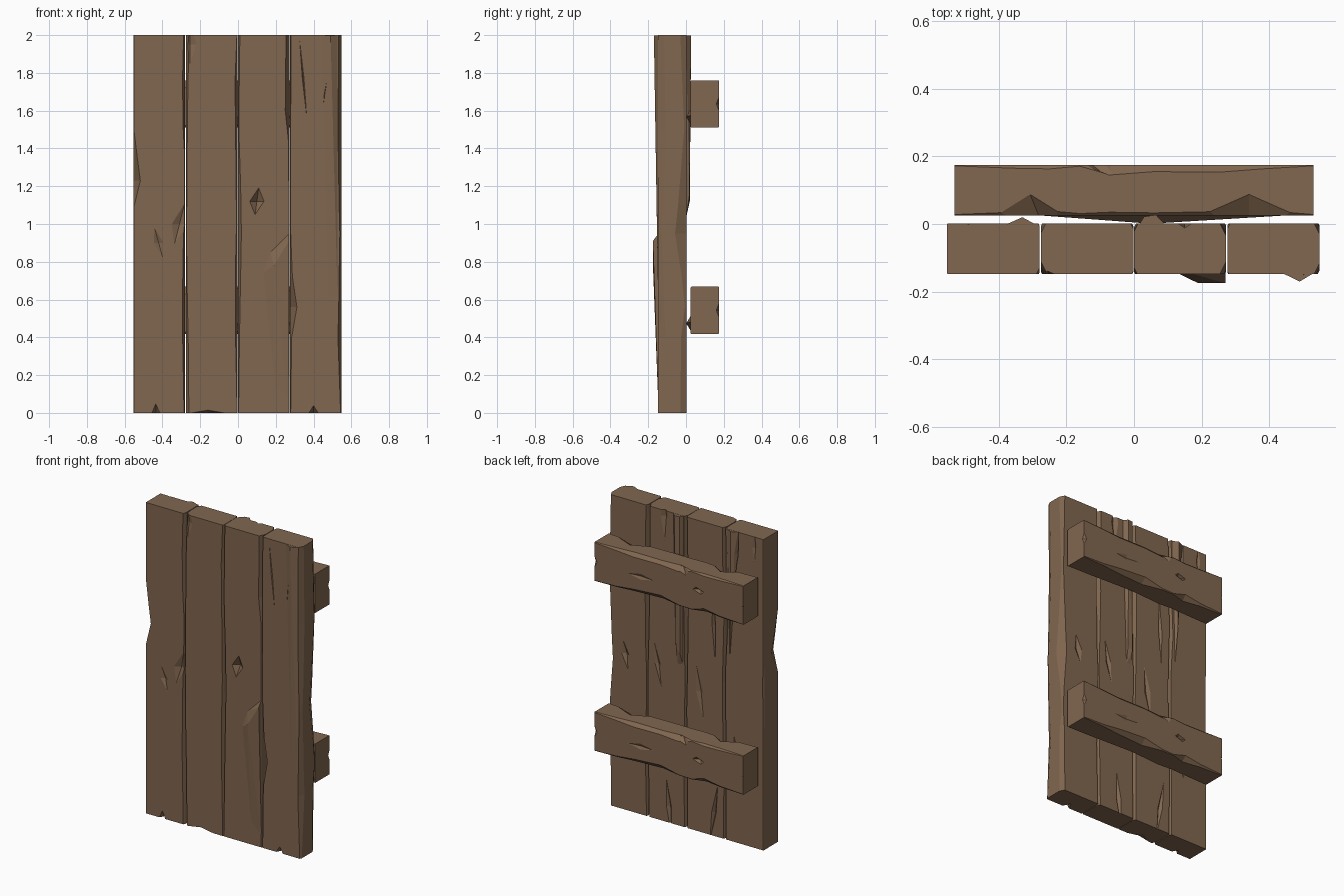
import bpy, bmesh
from mathutils import Vector

wood = bpy.data.materials.new("weathered brown wood")
wood.diffuse_color = (0.22, 0.135, 0.079, 1)


def add_object(name, bm):
    bmesh.ops.recalc_face_normals(bm, faces=bm.faces)
    me = bpy.data.meshes.new(name)
    bm.to_mesh(me)
    bm.free()
    ob = bpy.data.objects.new(name, me)
    me.materials.append(wood)
    bpy.context.collection.objects.link(ob)
    return ob


def beam(name, u0, u1, v0, v1, rings, along_x=False):
    """Rough timber: rings of (position, four corner wear amounts)."""
    bm = bmesh.new()
    loops = []
    for t, a, b, c, d in rings:
        k = 1.0 if along_x else 2.0
        prof = [(u0 + a, v0), (u1 - b, v0), (u1, v0 + k * b), (u1, v1 - k * c),
                (u1 - c, v1), (u0 + d, v1), (u0, v1 - k * d), (u0, v0 + k * a)]
        loops.append([bm.verts.new((t, u, v) if along_x else (u, v, t)) for u, v in prof])
    for lo, hi in zip(loops, loops[1:]):
        for i in range(8):
            j = (i + 1) % 8
            bm.faces.new((lo[i], lo[j], hi[j], hi[i]))
    bm.faces.new(loops[0])
    bm.faces.new(loops[-1])
    return add_object(name, bm)


def combine(ob, points, op):
    """Cut away or add the convex hull of some points."""
    bm = bmesh.new()
    for p in points:
        bm.verts.new(p)
    bmesh.ops.convex_hull(bm, input=bm.verts)
    tool = add_object("chip_cutter", bm)
    tool.hide_render = True
    mod = ob.modifiers.new("chip", 'BOOLEAN')
    mod.operation, mod.object, mod.solver = op, tool, 'EXACT'
    dg = bpy.context.evaluated_depsgraph_get()
    me = bpy.data.meshes.new_from_object(ob.evaluated_get(dg))
    ob.modifiers.clear()
    ob.data = me
    bpy.data.objects.remove(tool)


def chip(ob, c, r, lean=0.0):
    """Diamond-shaped gouge; lean shifts its top and bottom tips sideways."""
    c = Vector(c)
    x, y, z = r
    combine(ob, [c + Vector(p) for p in ((x, 0, 0), (-x, 0, 0), (0, y, 0), (0, -y, 0),
                                         (lean, 0, z), (-lean, 0, -z))], 'DIFFERENCE')


def splinter(ob, points):
    combine(ob, points, 'UNION')


e = 0.002
# planks: ring = height, wear at front-left, front-right, back-right, back-left
p1 = beam("plank_1", -0.553, -0.28, -0.148, 0.002, [
    (0, e, .006, .005, e), (.45, e, .014, .008, e), (.8, e, .012, .004, .004),
    (1.09, e, .003, .003, .006), (1.23, .036, e, .01, e), (1.35, .02, e, .018, e),
    (1.5, e, .01, .012, e), (1.75, e, .014, .006, e), (2, e, .008, .004, e)])
p2 = beam("plank_2", -0.275, -0.002, -0.148, 0.002, [
    (0, .015, .003, .01, .008), (.35, .012, .01, .012, .004), (.75, .004, .012, .004, .012),
    (1.0, .003, .006, .01, .015), (1.4, .006, .01, .016, .004), (1.75, .01, .014, .012, .012),
    (2, .018, .004, .008, .014)])
p3 = beam("plank_3", 0.0, 0.272, -0.148, 0.002, [
    (0, .003, .003, .012, .01), (.4, .008, .003, .006, .013), (.95, .018, .003, .003, .006),
    (1.2, .014, .003, .01, .01), (1.45, .006, .006, .015, .016), (1.6, .005, .022, .014, .016),
    (2, .01, .018, .018, .012)])
p4 = beam("plank_4", 0.276, 0.549, -0.148, 0.002, [
    (0, .003, .006, .016, .004), (.4, .008, .02, .014, .012), (.56, .036, .016, .004, .01),
    (.72, .012, .014, .012, .004), (.95, .003, .01, .03, .004), (1.1, .003, .014, .022, .01),
    (1.5, .003, .02, .006, .014), (2, .004, .016, .016, .008)])

# raised splinters on the front
splinter(p3, [(.13, -.146, .74), (.17, -.146, .85), (.27, -.146, .95), (.19, -.175, .78),
              (.27, -.175, .91), (.27, -.146, .03), (.2, -.146, .1)])
splinter(p4, [(.44, -.146, 1.999), (.49, -.17, 1.999), (.53, -.146, 1.999),
              (.48, -.146, .48), (.53, -.146, .5)])
# raised splinters on the back
splinter(p3, [(.015, -.002, 1.999), (.03, .022, 1.999), (.065, .027, 1.999), (.09, 0, 1.999),
              (.03, .02, 1.12), (.06, .018, 1.15), (.02, -.002, 1.03), (.06, 0, 1.03)])
splinter(p1, [(-.38, -.002, 1.999), (-.33, .02, 1.999), (-.29, -.002, 1.999),
              (-.31, -.002, 1.1), (-.325, .015, 1.4)])

# gouges and cracks: plank, centre, size, lean
F, B = -0.15, 0.004
for ob, c, r, lean in [
        (p1, (-.42, F, .9), (.03, .015, .09), -.025),
        (p1, (-.31, F, 1.0), (.045, .02, .12), .03),
        (p1, (-.435, F, 0), (.022, .04, .05), 0),
        (p2, (-.255, F, 1.95), (.04, .018, .12), 0),
        (p2, (-.16, F, 0), (.09, .05, .015), 0),
        (p3, (.1, F, 1.12), (.04, .035, .075), .01),
        (p4, (.345, F, 1.77), (.006, .008, .27), -.025),
        (p4, (.475, F, 1.8), (.006, .008, .22), .03),
        (p4, (.4, F, 0), (.025, .05, .04), 0),
        (p1, (-.36, B, .55), (.02, .018, .15), .02),
        (p1, (-.36, B, 1.85), (.014, .02, .2), -.02),
        (p1, (-.49, B, 1.93), (.02, .012, .12), 0),
        (p2, (-.2, B, 1.35), (.014, .022, .25), .01),
        (p2, (-.2, B, .15), (.018, .02, .2), -.03),
        (p2, (-.1, B, .9), (.03, .015, .2), .03),
        (p3, (.15, B, 1.96), (.03, .02, .17), 0),
        (p3, (.2, B, 1.0), (.022, .015, .16), .03),
        (p3, (.12, B, .1), (.02, .02, .2), .02),
        (p4, (.43, B, 1.0), (.03, .02, .1), .02)]:
    chip(ob, c, r, lean)

# two identical crossbars on the back
for label, z in (("lower", .543), ("upper", 1.636)):
    bar = beam(label + "_crossbar", 0.025, 0.175, z - .125, z + .125, [
        (-.53, .003, .003, .003, .003), (-.36, .008, .012, .01, .01), (-.25, .012, .03, .012, .014),
        (-.16, .005, .004, .004, .006), (-.07, .012, .006, .03, .01), (.06, .02, .034, .02, .008),
        (.25, .012, .022, .022, .012), (.38, .006, .008, .012, .016), (.53, .003, .003, .003, .003)],
        along_x=True)
    # bulge against the planks
    splinter(bar, [(-.34, .03, z - .06), (.525, .03, z - .06), (.05, .001, z - .07),
                   (.05, .03, z - .115), (.05, .03, z - .02)])
    # chipped ends, top edge and knot hole
    chip(bar, (.55, .19, z), (.06, .045, .11))
    chip(bar, (-.55, .185, z - .01), (.05, .025, .03))
    chip(bar, (-.31, .02, z + .13), (.12, .075, .05), -.03)
    chip(bar, (.34, .02, z + .13), (.17, .075, .05))
    chip(bar, (-.21, .18, z + .01), (.045, .035, .022), .02)
    chip(bar, (.2, .178, z - .01), (.12, .012, .025))
    chip(bar, (-.08, .18, z + .12), (.07, .04, .04), .05)
